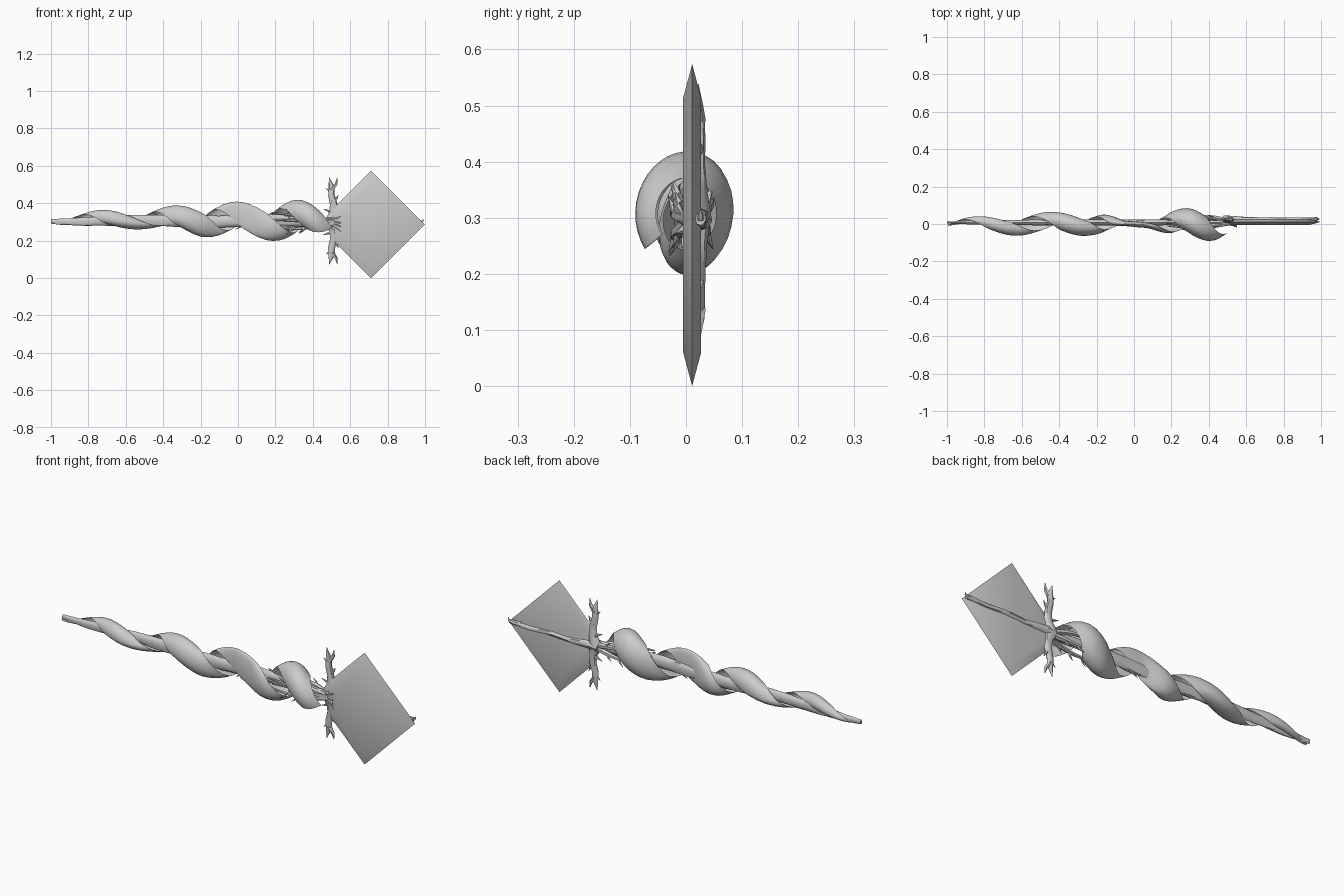
import bpy, bmesh, math, random
from mathutils import Vector

if "Cube" in bpy.data.objects:
    bpy.data.objects.remove(bpy.data.objects["Cube"])
random.seed(4)


def lerp_table(x, table):
    for (a, p), (b, q) in zip(table, table[1:]):
        if x <= b:
            return p + (q - p) * max(0, x - a) / (b - a)
    return table[-1][1]


def finish(name, verts, faces, smooth=40):
    me = bpy.data.meshes.new(name)
    me.from_pydata(verts, [], faces)
    bm = bmesh.new()
    bm.from_mesh(me)
    bmesh.ops.recalc_face_normals(bm, faces=bm.faces)
    bm.to_mesh(me)
    bm.free()
    ob = bpy.data.objects.new(name, me)
    bpy.context.collection.objects.link(ob)
    bpy.context.view_layer.objects.active = ob
    ob.select_set(True)
    bpy.ops.object.shade_smooth_by_angle(angle=math.radians(smooth))
    ob.select_set(False)
    return ob


class Wood:
    """Collects tapered branches and thorns into one mesh."""

    def __init__(self):
        self.v, self.f = [], []

    def branch(self, pts, radii, flat=1.0, sides=8, wobble=0.08):
        pts = [Vector(p) for p in pts]
        base = len(self.v)
        for i, p in enumerate(pts):
            d = (pts[min(i + 1, len(pts) - 1)] - pts[max(i - 1, 0)]).normalized()
            y = Vector((0, 1, 0))
            if abs(d.y) > 0.9:
                y = Vector((1, 0, 0))
            u = d.cross(y).normalized()
            w = u.cross(d)
            for k in range(sides):
                a = 2 * math.pi * k / sides
                r = radii[i] * (1 + random.uniform(-wobble, wobble))
                self.v.append(p + u * r * math.cos(a) + w * r * flat * math.sin(a))
        for i in range(len(pts) - 1):
            for k in range(sides):
                a, b = base + i * sides + k, base + i * sides + (k + 1) % sides
                self.f.append((a, b, b + sides, a + sides))
        self.f.append(tuple(range(base, base + sides)))
        e = base + (len(pts) - 1) * sides
        self.f.append(tuple(range(e, e + sides)))

    def thorn(self, p, d, r=0.008):
        p, d = Vector(p), Vector(d)
        mid = p + d * 0.5 + Vector((0.15 * d.length, 0, 0))
        self.branch([p, mid, p + d], [r, r * 0.6, 0.0008], sides=5, wobble=0)


# diamond blade with bevelled rim, cut off where it meets the branches
R, CX, CZ, CY, LEFT = 0.287, 0.711, 0.287, 0.011, 0.515


def blade_ring(h, y):
    dz = h - (CX - LEFT)
    return [(CX + h, y, CZ), (CX, y, CZ + h), (LEFT, y, CZ + dz),
            (LEFT, y, CZ - dz), (CX, y, CZ - h)]


verts = blade_ring(0.227, CY - 0.016) + blade_ring(R, CY) + blade_ring(0.227, CY + 0.016)
faces = [(0, 1, 2, 3, 4), (10, 11, 12, 13, 14)]
for j in (0, 5):
    faces += [(j + k, j + (k + 1) % 5, j + 5 + (k + 1) % 5, j + 5 + k) for k in range(5)]
finish("diamond_blade", verts, faces, 30)

# leaf ribbon wound around the shaft: turns, radius, half width, depth and underside scale
TURN = [(-1.0, -2.6), (-0.73, -2), (-0.33, -1), (-0.01, 0), (0.19, 0.5), (0.32, 1), (0.43, 1.35)]
RAD = [(-1.0, 0.02), (-0.7, 0.062), (-0.3, 0.084), (0, 0.103), (0.3, 0.114), (0.42, 0.105)]
WID = [(-1.0, 0.005), (-0.85, 0.08), (-0.6, 0.11), (0.2, 0.11), (0.43, 0.075)]
DEPTH = [(-1.0, 0.95), (-0.6, 0.95), (-0.28, 0.75), (-0.17, 0.65), (-0.05, 0.18),
         (0.08, 0.2), (0.2, 0.65), (0.3, 0.8), (0.44, 0.87)]
UNDER = [(-1.0, 0.8), (-0.4, 0.6), (-0.2, 0.95), (0.5, 1.0)]
verts, faces, N, M = [], [], 170, 8
for i in range(N + 1):
    x = -0.99 + 1.42 * i / N
    a = 2 * math.pi * lerp_table(x, TURN)
    for j in range(M + 1):
        s = 2 * j / M - 1
        r = lerp_table(x, RAD) * (1 - 0.42 * s * s)
        px = x + s * lerp_table(x, WID)
        dz = r * math.cos(a)
        if dz < 0:
            dz *= lerp_table(px, UNDER)
        verts.append((px, -r * math.sin(a) * lerp_table(px, DEPTH), 0.306 + dz))
for i in range(N):
    for j in range(M):
        k = i * (M + 1) + j
        faces.append((k, k + 1, k + M + 2, k + M + 1))
finish("spiral_ribbon", verts, faces, 60)

# main shaft, flattened front to back
shaft = Wood()
SR = [(-1.0, 0.012), (-0.85, 0.022), (-0.5, 0.031), (0.1, 0.033), (0.45, 0.024), (0.53, 0.024)]
xs = [-1 + 1.53 * i / 34 for i in range(35)]
shaft.branch([(x, 0.008, 0.305 + 0.004 * math.sin(9 * x)) for x in xs],
             [lerp_table(x, SR) for x in xs], flat=0.5, sides=10)
for x, s in ((-0.42, 1), (-0.2, -1), (0.02, -1), (0.2, 1)):
    shaft.thorn((x, 0.008, 0.305 + s * 0.02), (-0.035, 0, s * 0.025))
finish("shaft", shaft.v, shaft.f)

# thin thorny strands that gather at the crossing
strands = Wood()
for z0, zm, y0, ym in ((0.35, 0.355, 0.0, -0.02), (0.26, 0.25, 0.0, -0.025),
                       (0.33, 0.345, 0.02, 0.045), (0.27, 0.262, 0.02, 0.04),
                       (0.31, 0.315, -0.01, -0.03)):
    pts = []
    for i in range(11):
        t = i / 10
        b = math.sin(math.pi * t)
        pts.append((0.18 + 0.35 * t, y0 + (0.012 - y0) * t + (ym - y0) * b,
                    z0 + (0.295 - z0) * t + (zm - z0) * b))
    strands.branch(pts, [0.004 + 0.012 * i / 10 for i in range(11)], sides=6)
    s = 1 if zm > 0.3 else -1
    for i in (3, 5, 7):
        strands.thorn(pts[i], (-0.03, 0.012 * (1 if ym > 0 else -1), s * 0.03), 0.008)
for y, z in ((-0.012, 0.03), (-0.018, -0.02), (-0.008, -0.045), (-0.016, 0.0)):
    strands.thorn((0.5, 0.008, 0.295 + z * 0.5), (0.05, y - 0.008, z * 0.6), 0.014)
finish("gathered_strands", strands.v, strands.f)

# forked cross branches, mirrored up and down
arms = Wood()
for s, L in ((1, 0.24), (-1, 0.225)):
    def P(x, t, y=0.022):
        return (x, y, 0.298 + s * L * t)
    arms.branch([P(0.495, 0), P(0.512, 0.2), P(0.512, 0.4), P(0.5, 0.6), P(0.5, 0.78), P(0.488, 1)],
                [0.034, 0.024, 0.02, 0.018, 0.016, 0.001], flat=0.65)
    arms.thorn(P(0.5, 0.72), (0.03, 0, s * L * 0.27), 0.014)
    arms.thorn(P(0.502, 0.45), (0.035, 0, s * L * 0.16), 0.013)
    arms.thorn(P(0.5, 0.62), (-0.03, 0, s * L * 0.14), 0.012)
    arms.thorn(P(0.505, 0.2), (-0.05, 0.005, s * L * 0.1), 0.012)
finish("cross_branches", arms.v, arms.f)

# branch running along the back of the blade
spine = Wood()
pts = [(0.48 + 0.5 * i / 14, 0.026, 0.295 + 0.003 * math.sin(i)) for i in range(15)]
spine.branch(pts, [0.024 - 0.012 * min(1, i / 5) for i in range(15)], flat=0.8)
for i in (3, 6, 9, 12, 14):
    s = -1 if i % 2 else 1
    spine.thorn(pts[i], (0.012, 0, s * 0.018), 0.007)
finish("blade_spine", spine.v, spine.f)
